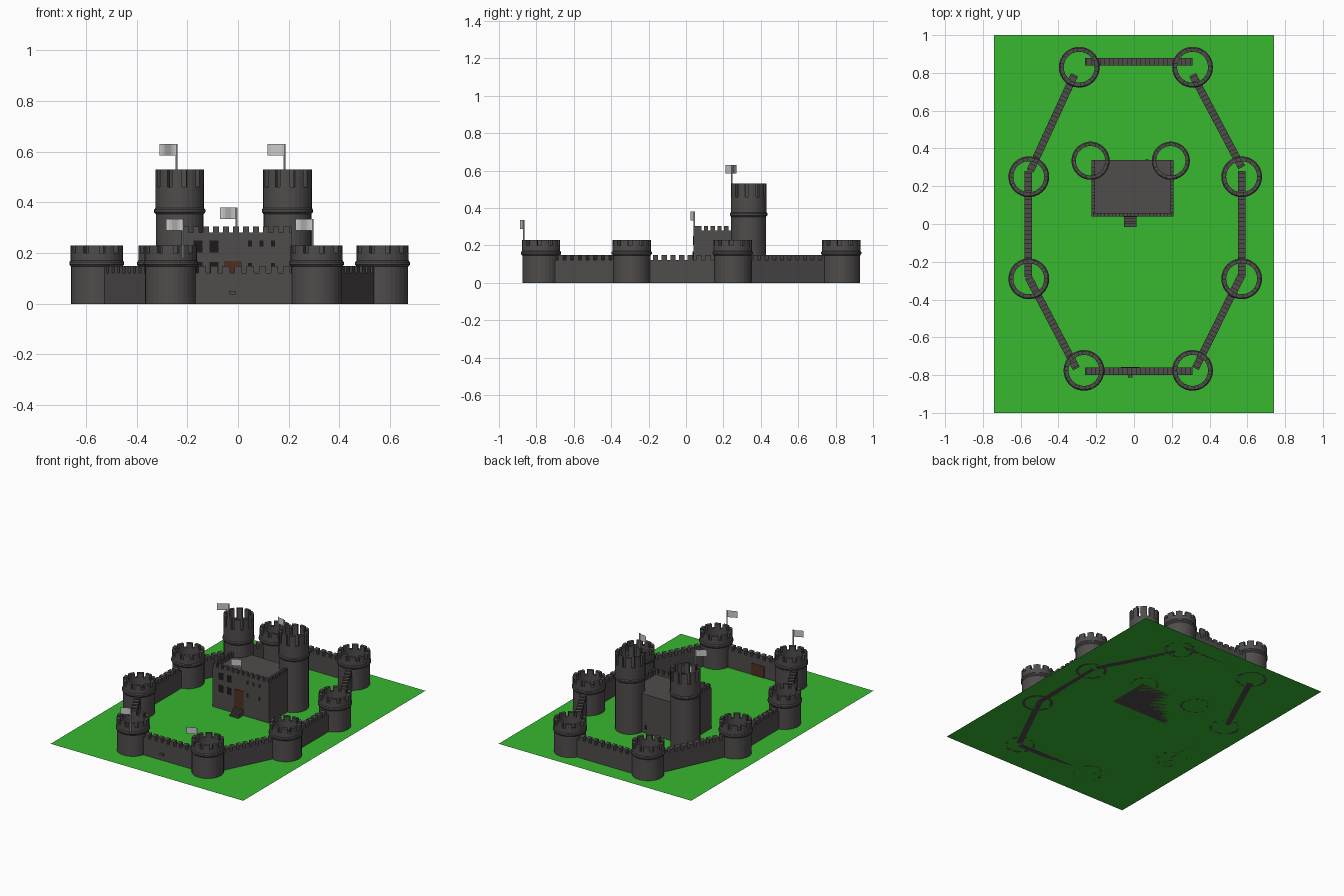
import bpy, bmesh
from math import sin, cos, pi, atan2, hypot
from mathutils import Matrix, Vector

if "Cube" in bpy.data.objects:
    bpy.data.objects.remove(bpy.data.objects["Cube"])


def material(name, rgb):
    m = bpy.data.materials.new(name)
    m.diffuse_color = (*rgb, 1)
    m.use_nodes = True
    m.node_tree.nodes["Principled BSDF"].inputs["Base Color"].default_value = m.diffuse_color
    return m


STONE = material("stone", (0.08, 0.072, 0.072))
GRASS = material("grass", (0.04, 0.48, 0.03))
WOOD = material("wood", (0.08, 0.03, 0.015))
DARK = material("dark", (0.012, 0.01, 0.01))


def finish(name, bm, mat=None, matrix=None):
    bmesh.ops.recalc_face_normals(bm, faces=bm.faces)
    me = bpy.data.meshes.new(name)
    bm.to_mesh(me)
    bm.free()
    ob = bpy.data.objects.new(name, me)
    bpy.context.collection.objects.link(ob)
    if mat:
        me.materials.append(mat)
    if matrix:
        ob.matrix_world = matrix
    return ob


def add_box(bm, x0, x1, y0, y1, z0, z1):
    m = Matrix.Translation(((x0 + x1) / 2, (y0 + y1) / 2, (z0 + z1) / 2))
    bmesh.ops.create_cube(bm, size=1, matrix=m @ Matrix.Diagonal((x1 - x0, y1 - y0, z1 - z0, 1)))


def box(name, dims, mat):
    bm = bmesh.new()
    add_box(bm, *dims)
    return finish(name, bm, mat)


def revolve(bm, profile, start, steps, total, closed=False):
    """Sweep a closed (r, z) profile around z over some of the total segments."""
    count = steps if closed else steps + 1
    rings = []
    for i in range(count):
        a = 2 * pi * (start + i) / total
        rings.append([bm.verts.new((r * cos(a), r * sin(a), z)) for r, z in profile])
    n = len(profile)
    for i in range(steps):
        p, q = rings[i], rings[(i + 1) % count]
        for j in range(n):
            k = (j + 1) % n
            bm.faces.new((p[j], q[j], q[k], p[k]))
    if not closed:
        bm.faces.new(rings[0])
        bm.faces.new(rings[-1])


def tower(name, x, y, r_low, r_top, r_in, band, z_gap, z_top):
    bm = bmesh.new()
    lip = r_top + 0.005
    revolve(bm, [(r_low, 0), (r_low, band - 0.012), (lip, band - 0.004), (lip, band + 0.006),
                 (r_top, band + 0.012), (r_top, z_gap), (r_in, z_gap), (r_in, 0)], 0, 30, 30, True)
    for i in range(10):
        revolve(bm, [(r_top, z_gap), (r_top, z_top), (r_in, z_top), (r_in, z_gap)], i * 3, 2, 30)
    return finish(name, bm, STONE, Matrix.Translation((x, y, 0)))


def wall(name, a, b, thick=0.04, z=0.122, top=0.148, pitch=0.046):
    a, b = Vector((*a, 0)), Vector((*b, 0))
    d = b - a
    bm = bmesh.new()
    add_box(bm, 0, d.length, -thick / 2, thick / 2, 0, z)
    n = round(d.length / pitch)
    p = d.length / n
    for i in range(n):
        add_box(bm, (i + 0.2) * p, (i + 0.8) * p, -thick / 2, thick / 2, z, top)
    return finish(name, bm, STONE, Matrix.Translation(a) @ Matrix.Rotation(atan2(d.y, d.x), 4, 'Z'))


def flag(name, x, y, z_base, z_top, swing):
    bm = bmesh.new()
    bmesh.ops.create_cone(bm, cap_ends=True, segments=8, radius1=0.004, radius2=0.004,
                          depth=z_top - z_base,
                          matrix=Matrix.Translation((x, y, (z_base + z_top) / 2)))
    # gently waving cloth
    prev = None
    for i in range(7):
        t = i / 6
        px, py = x - 0.066 * t, y + swing * t + 0.004 * sin(2 * pi * t)
        cur = [bm.verts.new((px, py, zz)) for zz in (z_top - 0.046, z_top)]
        if prev:
            bm.faces.new((prev[0], cur[0], cur[1], prev[1]))
        prev = cur
    return finish(name, bm)


# Lawn
bm = bmesh.new()
bmesh.ops.create_grid(bm, x_segments=1, y_segments=1, size=1, matrix=Matrix.Diagonal((0.74, 1, 1, 1)))
finish("lawn", bm, GRASS)

# Outer towers
for i, (x, y) in enumerate([(-0.265, -0.775), (0.31, -0.775), (0.57, -0.29), (0.57, 0.25),
                            (0.31, 0.83), (-0.29, 0.83), (-0.557, 0.25), (-0.557, -0.29)]):
    tower(f"outer_tower_{i}", x, y, 0.101, 0.103, 0.082, 0.158, 0.2, 0.23)

# Curtain walls
for i, (a, b) in enumerate([((-0.26, -0.78), (0.31, -0.78)), ((-0.26, 0.86), (0.31, 0.86)),
                            ((-0.56, -0.28), (-0.56, 0.28)), ((0.57, -0.28), (0.57, 0.28)),
                            ((-0.56, -0.28), (-0.305, -0.765)), ((0.57, -0.27), (0.325, -0.765)),
                            ((-0.55, 0.28), (-0.315, 0.79)), ((0.57, 0.3), (0.31, 0.79))]):
    wall(f"curtain_wall_{i}", a, b)

# Gate in the front wall
box("gate_door", (-0.07, 0.03, -0.764, -0.757, 0, 0.08), WOOD)
box("gate_latch", (-0.033, -0.008, -0.812, -0.798, 0.037, 0.05), STONE)

# Keep block with parapet and merlons
bm = bmesh.new()
X0, X1, Y0, Y1, T = -0.225, 0.21, 0.04, 0.34, 0.018
add_box(bm, X0, X1, Y0, Y1, 0, 0.268)
for z0, z1, solid in ((0.268, 0.28, True), (0.28, 0.305, False)):
    if solid:
        add_box(bm, X0, X1, Y0, Y0 + T, z0, z1)
        for xa in (X0, X1 - T):
            add_box(bm, xa, xa + T, Y0 + T, Y1, z0, z1)
    else:
        p = (X1 - X0) / 11
        for i in range(11):
            add_box(bm, X0 + (i + 0.2) * p, X0 + (i + 0.8) * p, Y0, Y0 + T, z0, z1)
        for i in range(7):
            for xa in (X0, X1 - T):
                y = Y0 + 0.02 + i * 0.036
                add_box(bm, xa, xa + T, y, y + 0.022, z0, z1)
finish("keep", bm, STONE)

# Keep towers
for side, x in (("left", -0.23), ("right", 0.195)):
    tower(f"keep_tower_{side}", x, 0.335, 0.094, 0.096, 0.078, 0.365, 0.46, 0.53)

# Entrance steps and door
bm = bmesh.new()
for i in range(4):
    add_box(bm, -0.053, 0.013, -0.015 + i * 0.014, 0.04, i * 0.011, (i + 1) * 0.011)
finish("entrance_steps", bm, STONE)
box("keep_door", (-0.055, 0.016, 0.036, 0.042, 0.044, 0.168), WOOD)

# Windows
wins = [(x, z, 0.036, 0.048) for x in (-0.158, -0.095) for z in (0.14, 0.226)]
wins += [(x, z, 0.015, 0.024) for x in (0.047, 0.138) for z in (0.148, 0.237)]
wins += [(0.093, 0.237, 0.015, 0.024)]
for i, (x, z, w, h) in enumerate(wins):
    box(f"window_{i}", (x - w / 2, x + w / 2, 0.0385, 0.042, z - h / 2, z + h / 2), DARK)
box("rear_slit", (0.062, 0.078, 0.338, 0.3415, 0.025, 0.055), DARK)

# Flags
for name, args in {"keep_tower_left": (-0.243, 0.245, 0.4, 0.63, -0.035),
                   "keep_tower_right": (0.183, 0.245, 0.4, 0.63, 0.025),
                   "keep": (-0.005, 0.045, 0.265, 0.38, -0.02),
                   "gate_left": (-0.217, -0.868, 0.18, 0.335, -0.02),
                   "gate_right": (0.293, -0.868, 0.18, 0.335, -0.02)}.items():
    flag("flag_" + name, *args)
